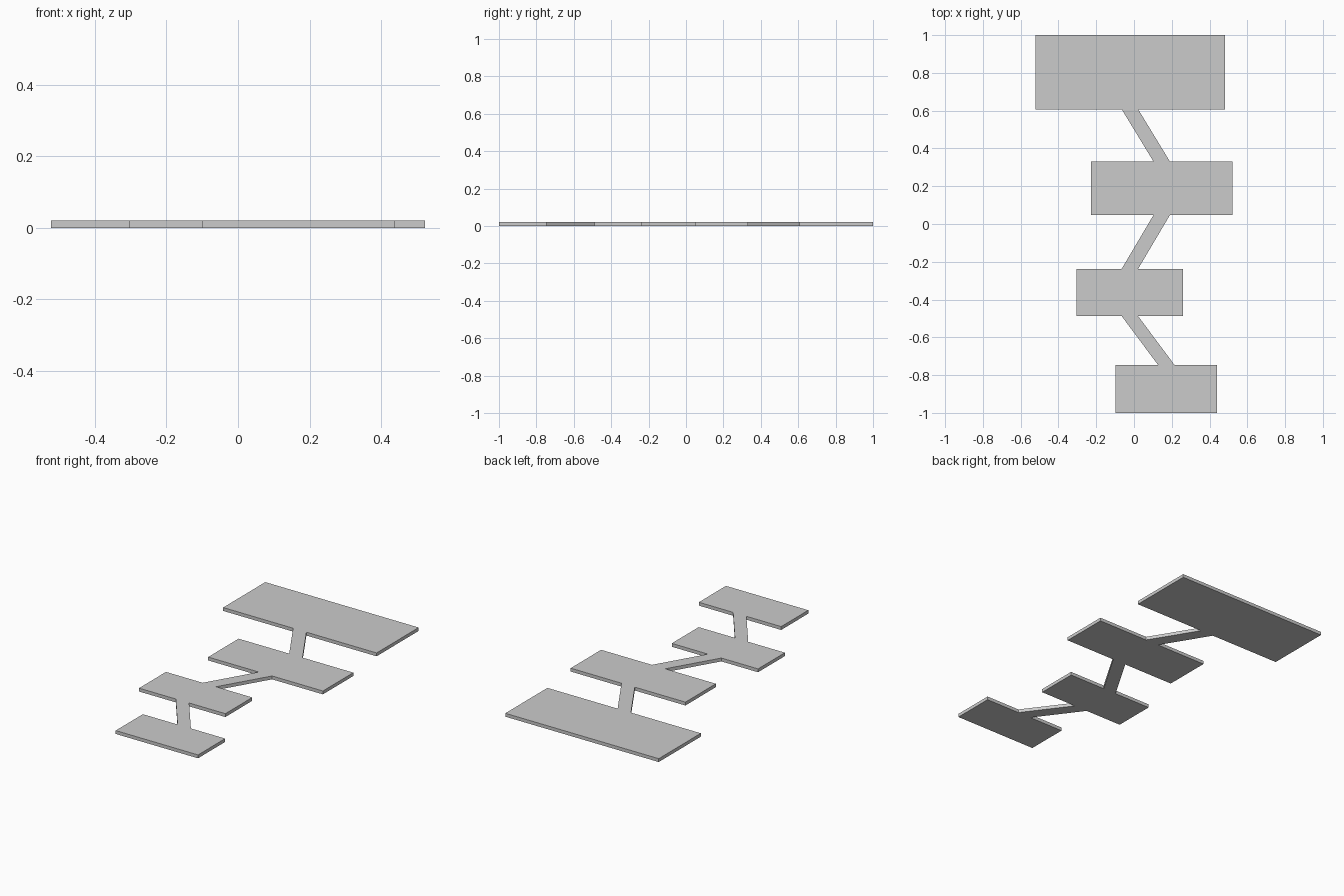
import bpy
import bmesh

if "Cube" in bpy.data.objects:
    bpy.data.objects.remove(bpy.data.objects["Cube"])

THICKNESS = 0.02
BAR_WIDTH = 0.087

# Rectangular panels, back to front: x left, x right, y front, y back
panels = [
    (-0.522, 0.481, 0.607, 1.0),
    (-0.228, 0.522, 0.047, 0.331),
    (-0.305, 0.259, -0.488, -0.237),
    (-0.099, 0.439, -1.0, -0.747),
]
# Slanted bars between neighbouring panels: left x at back end, left x at front end
bars = [(-0.065, 0.103), (0.103, -0.065), (-0.065, 0.128)]

# Trace both sides of the continuous outline
left, right = [], []
for i, (x0, x1, y0, y1) in enumerate(panels):
    left += [(x0, y1), (x0, y0)]
    right += [(x1, y1), (x1, y0)]
    if i < len(bars):
        next_back = panels[i + 1][3]
        for x, y in zip(bars[i], (y0, next_back)):
            left.append((x, y))
            right.append((x + BAR_WIDTH, y))

# Extrude the outline into one flat plate
bm = bmesh.new()
base = bm.faces.new([bm.verts.new((x, y, 0)) for x, y in left + right[::-1]])
extruded = bmesh.ops.extrude_face_region(bm, geom=[base], use_keep_orig=True)
top_verts = [g for g in extruded["geom"] if isinstance(g, bmesh.types.BMVert)]
bmesh.ops.translate(bm, verts=top_verts, vec=(0, 0, THICKNESS))
bmesh.ops.recalc_face_normals(bm, faces=bm.faces)

mesh = bpy.data.meshes.new("linked_panel_plate")
bm.to_mesh(mesh)
bm.free()
bpy.context.collection.objects.link(bpy.data.objects.new("linked_panel_plate", mesh))
